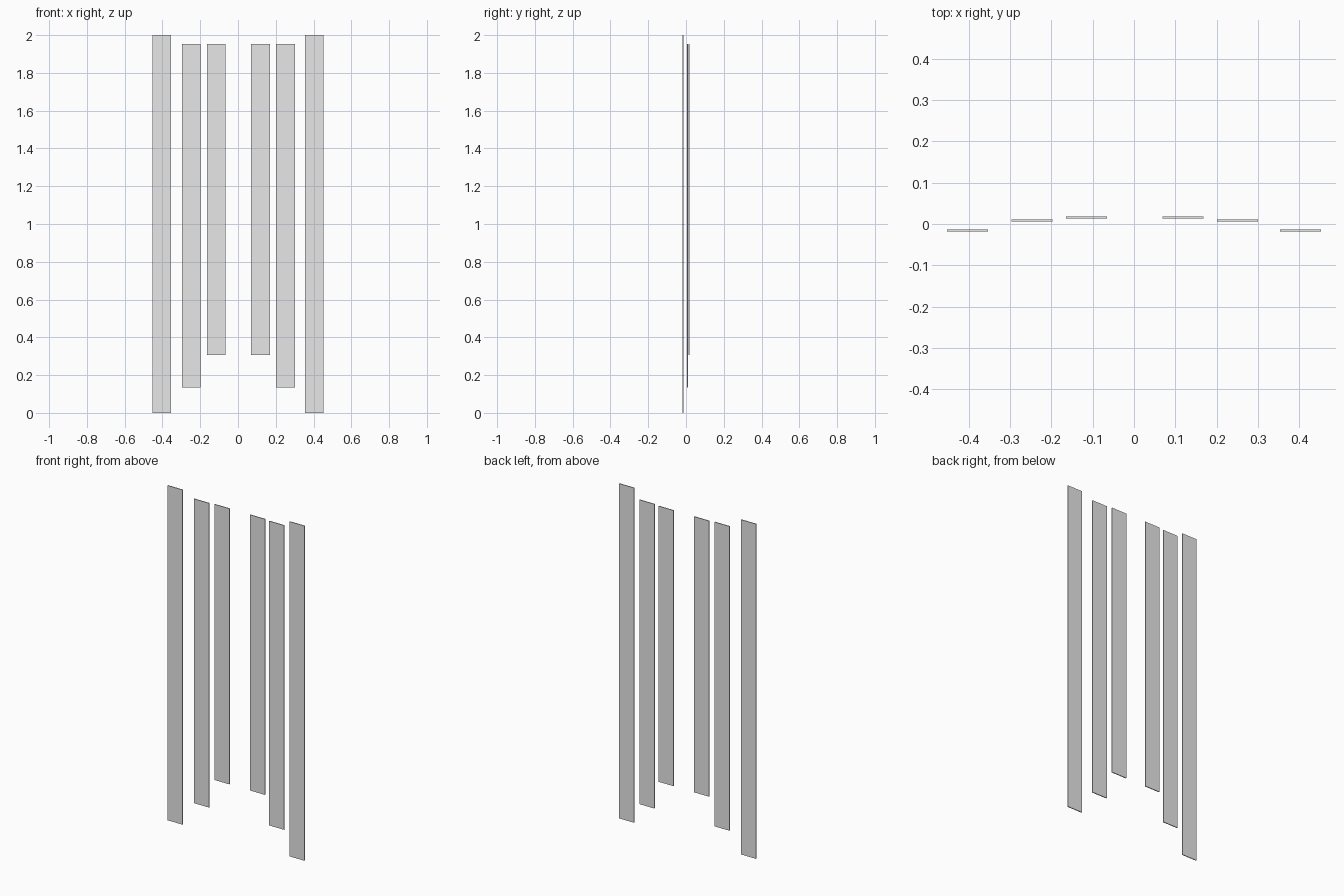
import bpy

cube = bpy.data.objects.get("Cube")
if cube:
    bpy.data.objects.remove(cube, do_unlink=True)

# Single plain grey
GREY = (0.8, 0.8, 0.8, 1.0)
grey = bpy.data.materials.new("light_grey")
grey.use_nodes = True
grey.diffuse_color = GREY
grey.node_tree.nodes["Principled BSDF"].inputs["Base Color"].default_value = GREY

WIDTH, THICKNESS = 0.099, 0.005


def slat(name, x, y, bottom, top):
    """Thin upright board centred on x, y."""
    bpy.ops.mesh.primitive_cube_add(size=1, location=(x, y, (bottom + top) / 2))
    board = bpy.context.object
    board.name = name
    board.scale = (WIDTH, THICKNESS, top - bottom)
    bpy.ops.object.transform_apply(location=False, rotation=False, scale=True)
    board.data.materials.append(grey)


# Three mirrored pairs; the two inner pairs sit slightly to the left
for part, x, shift, y, bottom, top in (
    ("outer_slat", 0.403, 0, -0.0155, 0, 2),
    ("middle_slat", 0.249, 0.002, 0.009, 0.135, 1.953),
    ("inner_slat", 0.117, 0.002, 0.0155, 0.306, 1.953),
):
    for side, sign in (("left", 1), ("right", -1)):
        slat(f"{part}_{side}", sign * x + shift, y, bottom, top)
